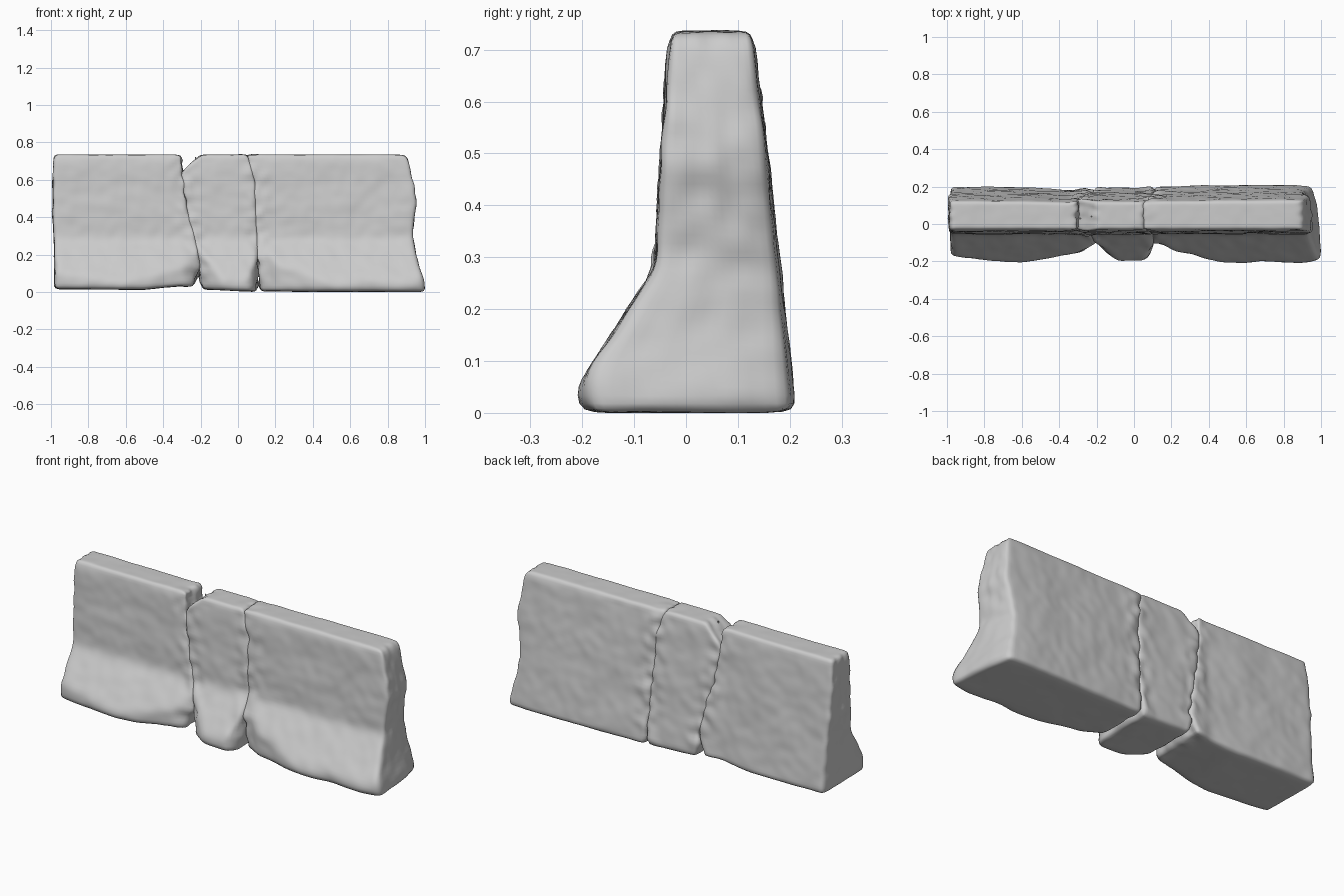
import bpy, bmesh
from mathutils import Vector, noise

if "Cube" in bpy.data.objects:
    bpy.data.objects.remove(bpy.data.objects["Cube"])

TOP = 0.735
CELL = 0.016


def interp(table, t):
    """Piecewise linear lookup in a list of (position, value)."""
    if t <= table[0][0]:
        return table[0][1]
    for (a, va), (b, vb) in zip(table, table[1:]):
        if t <= b:
            return va + (vb - va) * (t - a) / (b - a)
    return table[-1][1]


# Barrier cross-section: height -> y of front and back faces
FRONT = [(0.0, -0.208), (0.02, -0.215), (0.06, -0.205), (0.28, -0.058),
         (0.5, -0.047), (0.69, -0.036), (0.735, -0.028)]
BACK = [(0.0, 0.212), (0.1, 0.2), (0.55, 0.15), (0.69, 0.133), (0.735, 0.125)]

# Worn foot line along the length: x -> furthest front y
FOOT = [(-1.0, -0.165), (-0.92, -0.18), (-0.62, -0.212), (-0.48, -0.19),
        (-0.38, -0.17), (-0.29, -0.155), (-0.22, -0.1), (-0.19, -0.1),
        (-0.15, -0.15), (-0.08, -0.2), (0.07, -0.2), (0.11, -0.1),
        (0.14, -0.1), (0.22, -0.15), (0.32, -0.165), (0.45, -0.205),
        (0.58, -0.215), (0.7, -0.2), (0.88, -0.215), (1.0, -0.19)]
BACK_SHIFT = [(-1.0, -0.008), (-0.6, -0.01), (-0.33, -0.024), (-0.29, -0.012),
              (0.06, -0.016), (0.13, -0.008), (0.55, 0.0), (0.85, 0.002),
              (1.0, -0.012)]
UNDERSIDE = [(-1.0, 0.016), (-0.5, 0.012), (-0.38, 0.025), (-0.26, 0.035),
             (-0.19, 0.015), (0.0, 0.005), (0.3, 0.002), (1.0, 0.0)]

# Piece ends: height -> x
LEFT_END = [(0.0, -0.982), (0.25, -0.982), (0.4, -0.99), (0.6, -0.992), (0.735, -0.982)]
CRACK_A_LEFT = [(0.0, -0.24), (0.06, -0.225), (0.12, -0.2), (0.22, -0.21),
                (0.4, -0.262), (0.6, -0.293), (0.735, -0.305)]
CRACK_A_RIGHT = [(0.0, -0.19), (0.06, -0.205), (0.2, -0.222), (0.4, -0.272),
                 (0.6, -0.31), (0.64, -0.3), (0.735, -0.2)]
CRACK_B_LEFT = [(0.0, 0.1), (0.2, 0.115), (0.4, 0.102), (0.6, 0.096),
                (0.67, 0.075), (0.735, 0.05)]
CRACK_B_RIGHT = [(0.0, 0.12), (0.1, 0.11), (0.2, 0.096), (0.6, 0.08),
                 (0.67, 0.06), (0.735, 0.045)]
RIGHT_END = [(0.0, 1.0), (0.03, 1.005), (0.15, 0.965), (0.3, 0.935), (0.42, 0.945),
             (0.48, 0.957), (0.62, 0.93), (0.7, 0.915), (0.735, 0.895)]


def jag(v, size, amount):
    return noise.noise(Vector(v) / size) * amount


def slab(name, left, right, jag_left, jag_right, back_cut=0.0):
    """A worn concrete block between two ragged ends."""
    bm = bmesh.new()
    bmesh.ops.create_cube(bm, size=1)
    bmesh.ops.translate(bm, verts=bm.verts, vec=(0.5, 0.5, 0.5))
    length = interp(right, 0.4) - interp(left, 0.4)
    for axis, n in ((0, int(length / CELL)), (1, 16), (2, int(TOP / CELL))):
        normal = Vector((0, 0, 0))
        normal[axis] = 1
        for i in range(1, n):
            bmesh.ops.bisect_plane(bm, geom=bm.verts[:] + bm.edges[:] + bm.faces[:],
                                   plane_co=normal * (i / n), plane_no=normal)
    for v in bm.verts:
        u, d, w = v.co
        z = w * TOP
        wob = (3.0, d * 0.35, z)
        x0 = interp(left, z) + jag(wob, 0.05, jag_left)
        x1 = interp(right, z) + jag(wob, 0.05, jag_right) - back_cut * d * d * (1 - w)
        x = x0 + (x1 - x0) * u
        low = interp(UNDERSIDE, x)
        z = low + (TOP - low) * w
        front = max(interp(FRONT, z), interp(FOOT, x) + 0.3 * max(0, 0.03 - z))
        back = interp(BACK, z) + interp(BACK_SHIFT, x) * (1 - 0.6 * w)
        v.co = (x, front + (back - front) * d, z)
    # Round the worn edges, then add pits and lumps
    for _ in range(5):
        bmesh.ops.smooth_vert(bm, verts=bm.verts, factor=0.5,
                              use_axis_x=True, use_axis_y=True, use_axis_z=True)
    bmesh.ops.recalc_face_normals(bm, faces=bm.faces)
    bm.normal_update()
    moves = []
    for v in bm.verts:
        near = max(0, 1 - min(abs(v.co.x - interp(CRACK_A_LEFT, v.co.z)),
                              abs(v.co.x - interp(CRACK_B_LEFT, v.co.z))) / 0.1)
        h = jag(v.co, 0.16, 0.005) + jag(v.co, 0.055, 0.003 + 0.012 * near)
        if v.co.z < 0.03 or v.co.z > 0.71:
            h *= 0.4
        moves.append(v.normal * h)
    for v, m in zip(bm.verts, moves):
        v.co += m
        v.co.z = max(v.co.z, 0)
    for f in bm.faces:
        f.smooth = True
    mesh = bpy.data.meshes.new(name)
    bm.to_mesh(mesh)
    bm.free()
    obj = bpy.data.objects.new(name, mesh)
    bpy.context.collection.objects.link(obj)
    return obj


def rebar(name, points):
    """Thin exposed reinforcing rod."""
    curve = bpy.data.curves.new(name, 'CURVE')
    curve.dimensions = '3D'
    curve.bevel_depth = 0.003
    curve.bevel_resolution = 1
    curve.use_fill_caps = True
    s = curve.splines.new('POLY')
    s.points.add(len(points) - 1)
    for p, co in zip(s.points, points):
        p.co = (*co, 1)
    bpy.context.collection.objects.link(bpy.data.objects.new(name, curve))


# Three broken concrete sections
slab("left_section", LEFT_END, CRACK_A_LEFT, 0.014, 0.025)
slab("middle_section", CRACK_A_RIGHT, CRACK_B_LEFT, 0.02, 0.01)
slab("right_section", CRACK_B_RIGHT, RIGHT_END, 0.01, 0.014, 0.05)

# Exposed rods in the gap at the top of the main crack
rebar("rod_across", [(-0.34, 0.03, 0.65), (-0.25, 0.03, 0.65)])
rebar("rod_upright", [(-0.228, 0.04, 0.64), (-0.226, 0.04, 0.722)])
